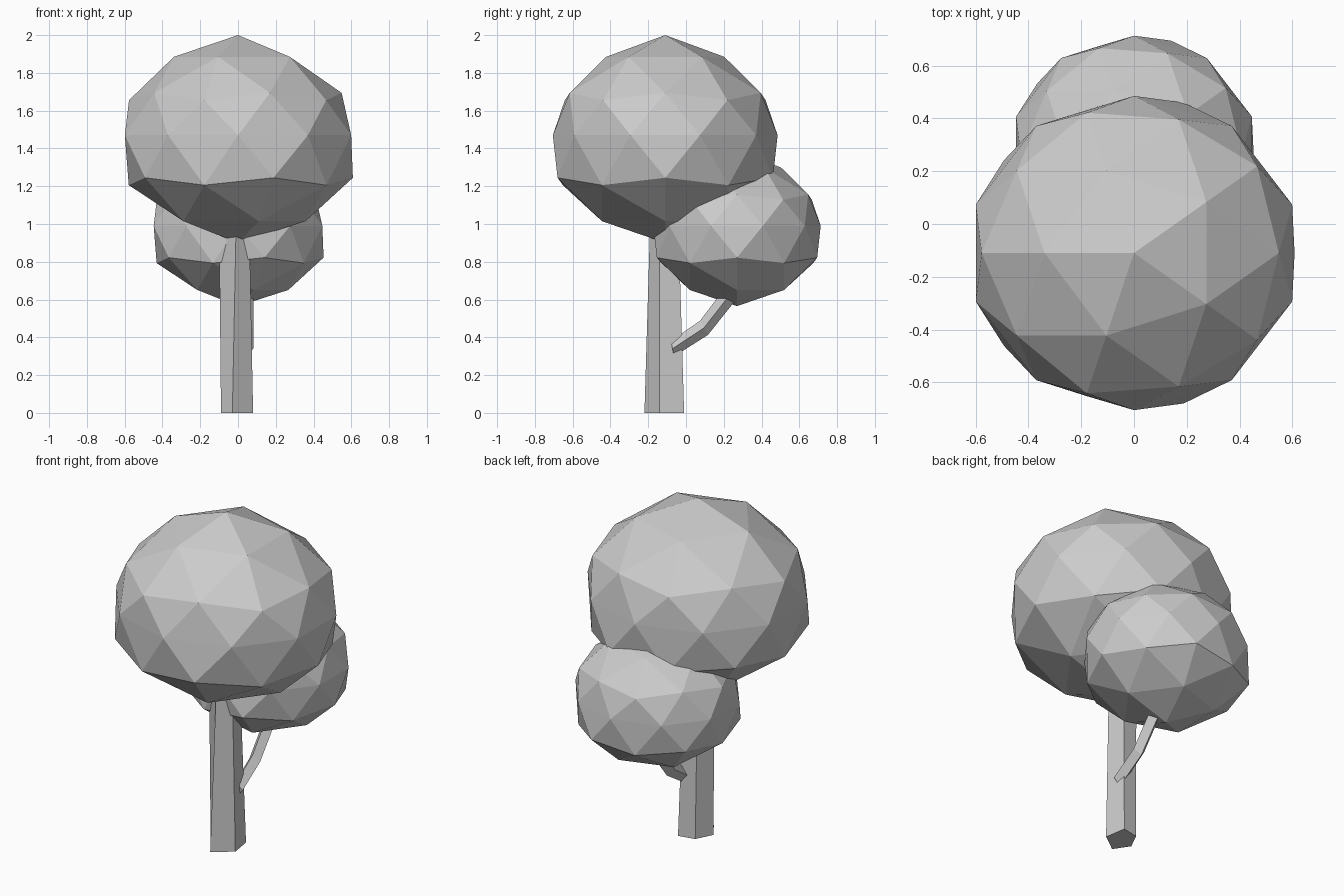
import bpy, bmesh
from mathutils import Vector

if "Cube" in bpy.data.objects:
    bpy.data.objects.remove(bpy.data.objects["Cube"])


def make_object(name, bm):
    bmesh.ops.recalc_face_normals(bm, faces=bm.faces[:])
    mesh = bpy.data.meshes.new(name)
    bm.to_mesh(mesh)
    bm.free()
    obj = bpy.data.objects.new(name, mesh)
    bpy.context.collection.objects.link(obj)
    return obj


def loft(name, rings):
    """Closed solid through rings with equal point counts."""
    bm = bmesh.new()
    loops = [[bm.verts.new(p) for p in ring] for ring in rings]
    n = len(loops[0])
    for a, b in zip(loops, loops[1:]):
        for i in range(n):
            j = (i + 1) % n
            bm.faces.new((a[i], a[j], b[j], b[i]))
    bm.faces.new(loops[0])
    bm.faces.new(loops[-1])
    return make_object(name, bm)


def foliage(name, centre, scale):
    """Faceted ball, slightly squashed with a fuller lower half."""
    bm = bmesh.new()
    bmesh.ops.create_icosphere(bm, subdivisions=2, radius=1)
    for v in bm.verts:
        x, y, z = -v.co.x, -v.co.y, v.co.z
        if abs(z) < 0.1:
            sx, sy = 0.63, 0.595
        elif z > 0:
            sx, sy = 0.645, 0.625
        else:
            sx, sy = 0.68, 0.67
        h = 0.45 * abs(z) + 0.1 * z ** 4
        if abs(z) < 0.1:
            h = 0.02
        elif z < 0:
            h = -h
        v.co = Vector(centre) + scale * Vector((x * sx, y * sy, h))
    return make_object(name, bm)


# Crowns
foliage("large_crown", (0, -0.11, 1.45), 1.0)
foliage("small_crown", (0, 0.27, 0.975), 0.745)

# Five-sided tapering trunk
base = [(-0.03, -0.22), (0.08, -0.14), (0.06, -0.01), (-0.04, -0.03), (-0.09, -0.13)]
top = [(-0.01, -0.19), (0.06, -0.14), (0.04, -0.04), (-0.05, -0.04), (-0.10, -0.13)]
loft("trunk", [[(x, y, 0) for x, y in base], [(x, y, 1.0) for x, y in top]])

# Bent four-sided branch: centre y, z and section normal y, z
path = [(-0.072, 0.34, -0.17, 0.98), (0.095, 0.45, -0.5, 0.86), (0.29, 0.70, -0.8, 0.6)]
rings = []
for y, z, ny, nz in path:
    p, n, side = Vector((0.045, y, z)), Vector((0, ny, nz)) * 0.043, Vector((0.036, 0, 0))
    rings.append([p + n, p + side, p - n, p - side])
loft("branch", rings)
